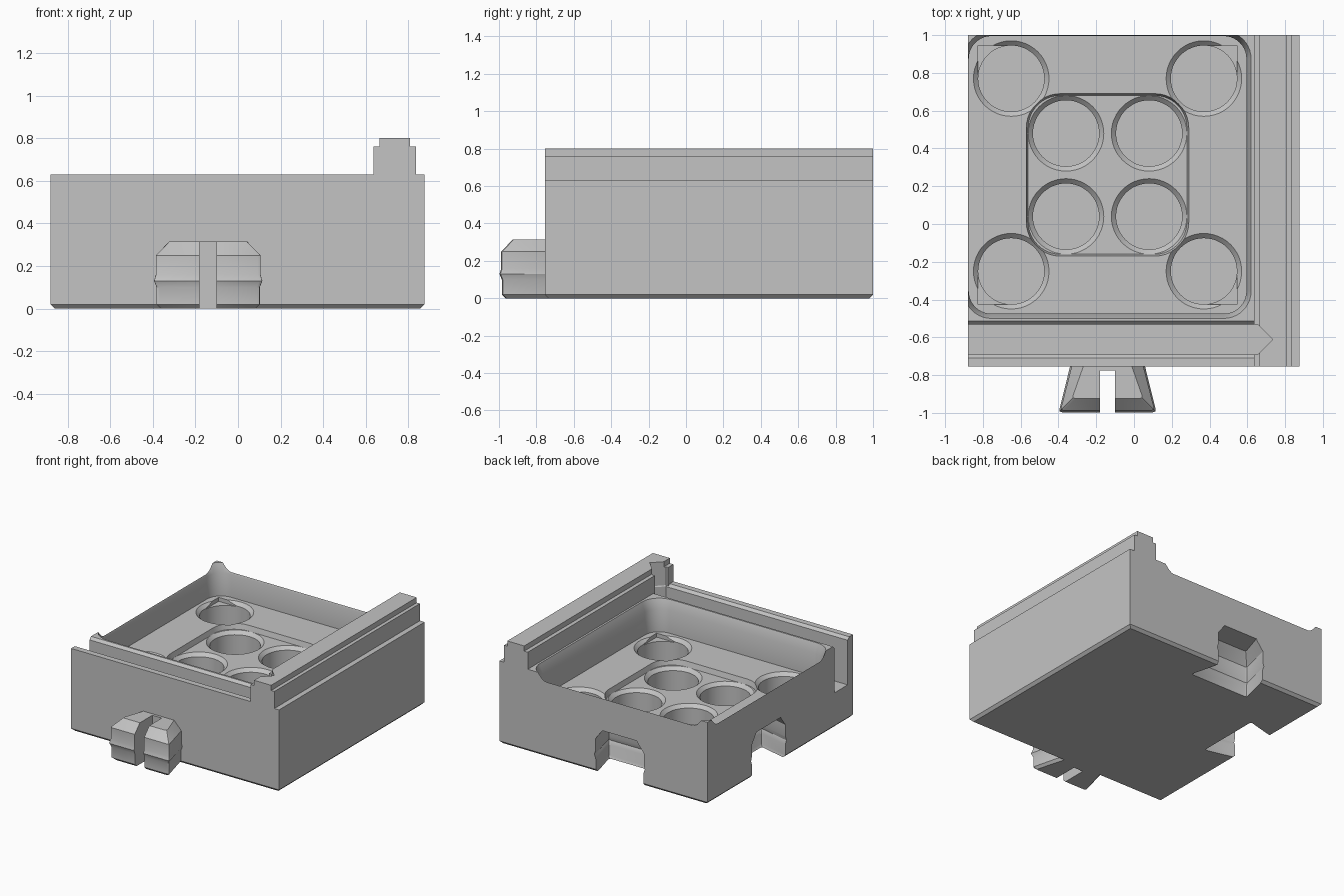
import bpy, bmesh, math

if "Cube" in bpy.data.objects:
    bpy.data.objects.remove(bpy.data.objects["Cube"], do_unlink=True)

grey = bpy.data.materials.new("light_grey_plastic")
grey.use_nodes = True
COLOUR = (0.55, 0.55, 0.55, 1)
grey.diffuse_color = COLOUR
grey.node_tree.nodes["Principled BSDF"].inputs["Base Color"].default_value = COLOUR

LEFT, RIGHT, FRONT, BACK, TOP = -0.88, 0.875, -0.755, 1.0, 0.63
CX, CY = -0.14, 0.26          # centre of the tray
FLOOR, RECESS = 0.385, 0.345  # tray floor and sunken middle


def loft(name, rings):
    """Closed solid through matching rings of 3D points."""
    bm = bmesh.new()
    loops = [[bm.verts.new(p) for p in ring] for ring in rings]
    n = len(loops[0])
    for a, b in zip(loops, loops[1:]):
        for i in range(n):
            j = (i + 1) % n
            bm.faces.new((a[i], a[j], b[j], b[i]))
    bm.faces.new(loops[0][::-1])
    bm.faces.new(loops[-1])
    bmesh.ops.recalc_face_normals(bm, faces=bm.faces)
    mesh = bpy.data.meshes.new(name)
    bm.to_mesh(mesh)
    bm.free()
    mesh.materials.append(grey)
    obj = bpy.data.objects.new(name, mesh)
    bpy.context.collection.objects.link(obj)
    return obj


def rect(x0, x1, y0, y1, z):
    return [(x0, y0, z), (x1, y0, z), (x1, y1, z), (x0, y1, z)]


def box(name, x0, x1, y0, y1, z0, z1):
    return loft(name, [rect(x0, x1, y0, y1, z0), rect(x0, x1, y0, y1, z1)])


def rounded_square(half, radius, z, steps=10):
    pts = []
    for k, (sx, sy) in enumerate([(1, 1), (-1, 1), (-1, -1), (1, -1)]):
        for i in range(steps + 1):
            a = math.pi / 2 * (k + i / steps)
            pts.append((CX + sx * (half - radius) + radius * math.cos(a),
                        CY + sy * (half - radius) + radius * math.sin(a), z))
    return pts


def circle(x, y, r, z, n=48):
    return [(x + r * math.cos(2 * math.pi * i / n),
             y + r * math.sin(2 * math.pi * i / n), z) for i in range(n)]


def cut(target, cutter, keep=False):
    cutter.hide_render = True
    mod = target.modifiers.new("cut", "BOOLEAN")
    mod.operation, mod.solver, mod.object = "DIFFERENCE", "EXACT", cutter
    bpy.context.view_layer.objects.active = target
    bpy.ops.object.modifier_apply(modifier=mod.name)
    if not keep:
        bpy.data.objects.remove(cutter, do_unlink=True)


def dovetail(name, place, gap=0.0, start=0.02, bottom=0.0):
    """Flared tongue; place maps (sideways, depth) to x, y."""
    profile = [(bottom, -0.02), (0.02, 0), (0.10, 0), (0.13, 0.012),
               (0.16, 0.003), (0.25, 0.003), (0.315 + gap, -0.06)]
    rings = []
    for z, o in profile:
        o += gap
        depth, wide, near = 0.23 + o, 0.247 + o, 0.187 + o
        c = 0.018
        flare = 0.06 / 0.23
        side = [(near - flare * start, -start), (wide - c * flare, depth - c),
                (wide - 0.3 * c, depth - 0.3 * c), (wide - c, depth)]
        outline = side + [(-u, d) for u, d in reversed(side)]
        rings.append([(*place(u, d), z) for u, d in outline])
    return loft(name, rings)


# Block with chamfered bottom edge
c = 0.02
body = loft("tray_block", [
    rect(LEFT + c, RIGHT - c, FRONT + c, BACK - c, 0),
    rect(LEFT, RIGHT, FRONT, BACK, c),
    rect(LEFT, RIGHT, FRONT, BACK, TOP)])

# Tray with sloped lip, and sunken middle
cut(body, loft("tray_cutter", [
    rounded_square(0.735, 0.12, FLOOR), rounded_square(0.735, 0.12, 0.56),
    rounded_square(0.76, 0.145, TOP), rounded_square(0.76, 0.145, 0.7)]))
cut(body, loft("recess_cutter", [
    rounded_square(0.42, 0.17, RECESS), rounded_square(0.43, 0.18, FLOOR),
    rounded_square(0.43, 0.18, FLOOR + 0.03)]))

# Four corner holes and four middle holes, each with a chamfered rim
for spread, level in ((0.51, FLOOR), (0.22, RECESS)):
    for sx in (-1, 1):
        for sy in (-1, 1):
            x, y = CX + sx * spread, CY + sy * spread
            if level == FLOOR:
                # shallow square relief in the corner beside the hole
                xs = sorted((x + sx * 0.02, x + sx * 0.175))
                ys = sorted((y + sy * 0.02, y + sy * 0.175))
                cut(body, box("corner_cutter", *xs, *ys, level - 0.03, level + 0.03))
            cut(body, loft("hole_cutter", [
                circle(x, y, 0.175, 0.12), circle(x, y, 0.175, level - 0.025),
                circle(x, y, 0.2, level), circle(x, y, 0.2, level + 0.02)]))

# Sockets in the back and left sides
cut(body, dovetail("back_socket_cutter", lambda u, d: (CX + u, BACK - d),
                   0.015, 0.05, -0.03))
cut(body, dovetail("left_socket_cutter", lambda u, d: (LEFT + d, CY + u),
                   0.015, 0.05, -0.03))

# Stepped rail along the right side
rail = loft("side_rail", [
    [(x, y, z) for x, z in ((0.635, TOP - 0.01), (0.835, TOP - 0.01), (0.835, 0.76),
                            (0.808, 0.76), (0.808, 0.8), (0.665, 0.8),
                            (0.665, 0.76), (0.635, 0.76))]
    for y in (FRONT, BACK)])


# Front groove with pointed end, cut through block and rail
def groove_ring(o, z):
    yc, h = -0.612, 0.08 + o
    return [(-1, yc - h, z), (0.655, yc - h, z), (0.735 + o, yc, z),
            (0.655, yc + h, z), (-1, yc + h, z)]


groove = loft("groove_cutter", [groove_ring(0, 0.27), groove_ring(0, 0.61),
                                groove_ring(0.018, TOP), groove_ring(0.018, 0.64)])
cut(body, groove)
notch = loft("rail_notch_cutter", [groove_ring(0, 0.5), groove_ring(0, 0.9)])
cut(rail, notch)

# Split tongue on the front
tongue = dovetail("front_tongue", lambda u, d: (CX + u, FRONT - d))
cut(tongue, box("slot_cutter", CX - 0.04, CX + 0.04, -1.1, -0.775, -0.1, 0.5))

# Smooth the round walls, keep edges sharp
for obj in (body, rail, tongue):
    bpy.ops.object.select_all(action="DESELECT")
    obj.select_set(True)
    bpy.context.view_layer.objects.active = obj
    bpy.ops.object.shade_smooth_by_angle(angle=math.radians(25))
